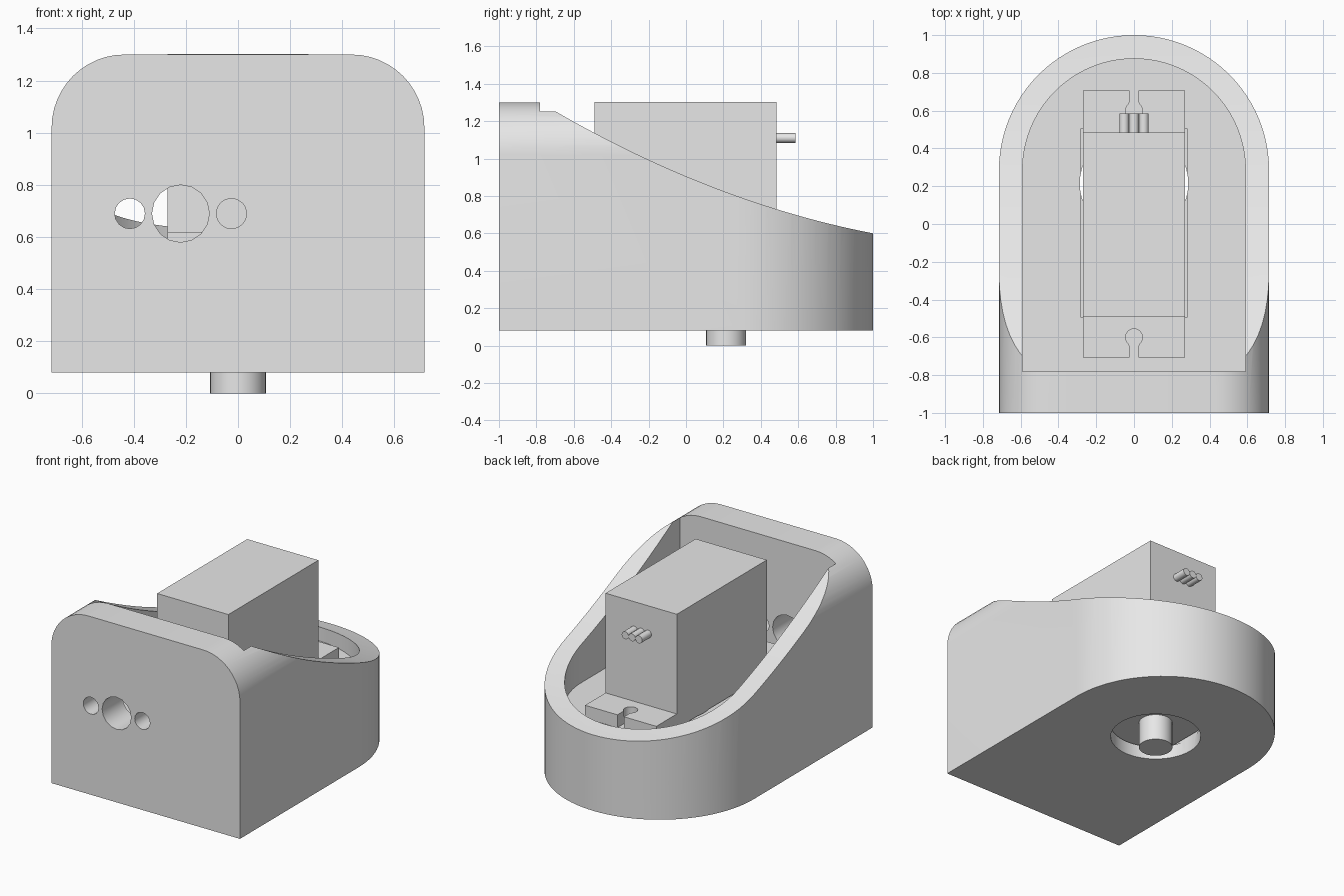
import bpy
import bmesh
from math import sin, cos, pi, radians

cube = bpy.data.objects.get("Cube")
if cube:
    bpy.data.objects.remove(cube, do_unlink=True)

grey = bpy.data.materials.new("plain grey")
grey.use_nodes = True
grey.diffuse_color = (0.8, 0.8, 0.8, 1)
grey.node_tree.nodes["Principled BSDF"].inputs["Base Color"].default_value = (0.8, 0.8, 0.8, 1)


def prism(name, outline, axis, lo, hi):
    """Extrude a 2D outline along an axis; the outline holds the other two coordinates in order."""
    def place(p, t):
        c = list(p)
        c.insert("xyz".index(axis), t)
        return c
    bm = bmesh.new()
    face = bm.faces.new([bm.verts.new(place(p, lo)) for p in outline])
    out = bmesh.ops.extrude_face_region(bm, geom=[face])
    for v in out["geom"]:
        if isinstance(v, bmesh.types.BMVert):
            v.co["xyz".index(axis)] = hi
    bmesh.ops.recalc_face_normals(bm, faces=bm.faces[:])
    mesh = bpy.data.meshes.new(name)
    bm.to_mesh(mesh)
    bm.free()
    mesh.materials.append(grey)
    ob = bpy.data.objects.new(name, mesh)
    bpy.context.collection.objects.link(ob)
    return ob


def arc(cx, cy, r, start, end, n):
    angles = [radians(start + (end - start) * i / n) for i in range(n + 1)]
    return [(cx + r * cos(a), cy + r * sin(a)) for a in angles]


def circle(cx, cy, r, n=32):
    return arc(cx, cy, r, 0, 360, n)[:-1]


def rect(x0, x1, y0, y1):
    return [(x0, y0), (x1, y0), (x1, y1), (x0, y1)]


def activate(ob):
    bpy.ops.object.select_all(action="DESELECT")
    ob.select_set(True)
    bpy.context.view_layer.objects.active = ob


def cut(ob, cutter):
    cutter.hide_render = True
    mod = ob.modifiers.new("cut", "BOOLEAN")
    mod.operation = "DIFFERENCE"
    mod.solver = "EXACT"
    mod.object = cutter
    activate(ob)
    bpy.ops.object.modifier_apply(modifier=mod.name)
    bpy.data.objects.remove(cutter, do_unlink=True)


def smooth(ob):
    activate(ob)
    bpy.ops.object.shade_smooth_by_angle(angle=radians(30))


W, BACK = 0.715, 0.285          # half width, centre of the rounded back
INNER, FRONT = 0.59, -0.78      # inner half width, inner face of the front wall
TOP, BASE, LEDGE, FLOOR = 1.30, 0.08, 0.53, 0.17
SHAFT_Y = 0.215

# Housing: U-shaped block with a rounded back
housing = prism("housing", [(-W, -1), (W, -1)] + arc(0, BACK, W, 0, 180, 48), "z", BASE, TOP)

# Inner tray, motor pocket and shaft opening
cut(housing, prism("tray_cutter", [(-INNER, FRONT), (INNER, FRONT)]
                   + arc(0, BACK, INNER, 0, 180, 48), "z", LEDGE, 2))
cut(housing, prism("pocket_cutter", rect(-0.28, 0.28, -0.495, 0.505), "z", FLOOR, 1))
cut(housing, prism("shaft_opening_cutter", circle(0, SHAFT_Y, 0.287, 48), "z", -0.5, 1))

# Rounded top edges
for s in (1, -1):
    edge = arc(W - 0.28, TOP - 0.28, 0.28, 90, 0, 12)
    corner = [(W - 0.28, 1.6)] + edge + [(0.9, TOP - 0.28), (0.9, 1.6)]
    cut(housing, prism("edge_cutter", [(s * x, z) for x, z in corner], "y", -1.5, 1.5))

# Concave slope falling to the back
ys = [FRONT + (1.1 - FRONT) * i / 28 for i in range(29)]
slope = [(y, 0.905 - 0.418 * y + 0.113 * y * y) for y in ys]
cut(housing, prism("slope_cutter", [(FRONT, 1.8)] + slope + [(1.1, 1.8)], "x", -1, 1))

# Cable and screw holes in the front wall
for x, r in ((-0.415, 0.058), (-0.22, 0.11), (-0.025, 0.058)):
    cut(housing, prism("hole_cutter", circle(x, 0.69, r, 16), "y", -1.2, -0.74))
smooth(housing)

# Motor with its mounting tabs and output shaft
prism("motor_body", rect(-0.27, 0.27, -0.49, 0.485), "z", 0.18, TOP + 0.003)
for s, name in ((1, "back_tab"), (-1, "front_tab")):
    keyhole = arc(0, 0.6, 0.045, 56, -236, 20)
    outline = ([(-0.27, 0.47), (0.27, 0.47), (0.27, 0.707), (0.025, 0.707)]
               + keyhole + [(-0.025, 0.707), (-0.27, 0.707)])
    smooth(prism(name, [(x, s * y) for x, y in outline], "z", LEDGE + 0.002, 0.62))
smooth(prism("output_shaft", circle(0, SHAFT_Y, 0.107), "z", 0, 0.2))

# Three connector pins
for i, name in enumerate(("right_pin", "middle_pin", "left_pin")):
    smooth(prism(name, circle(0.052 * (i - 1), 1.11, 0.026, 16), "y", 0.46, 0.585))
